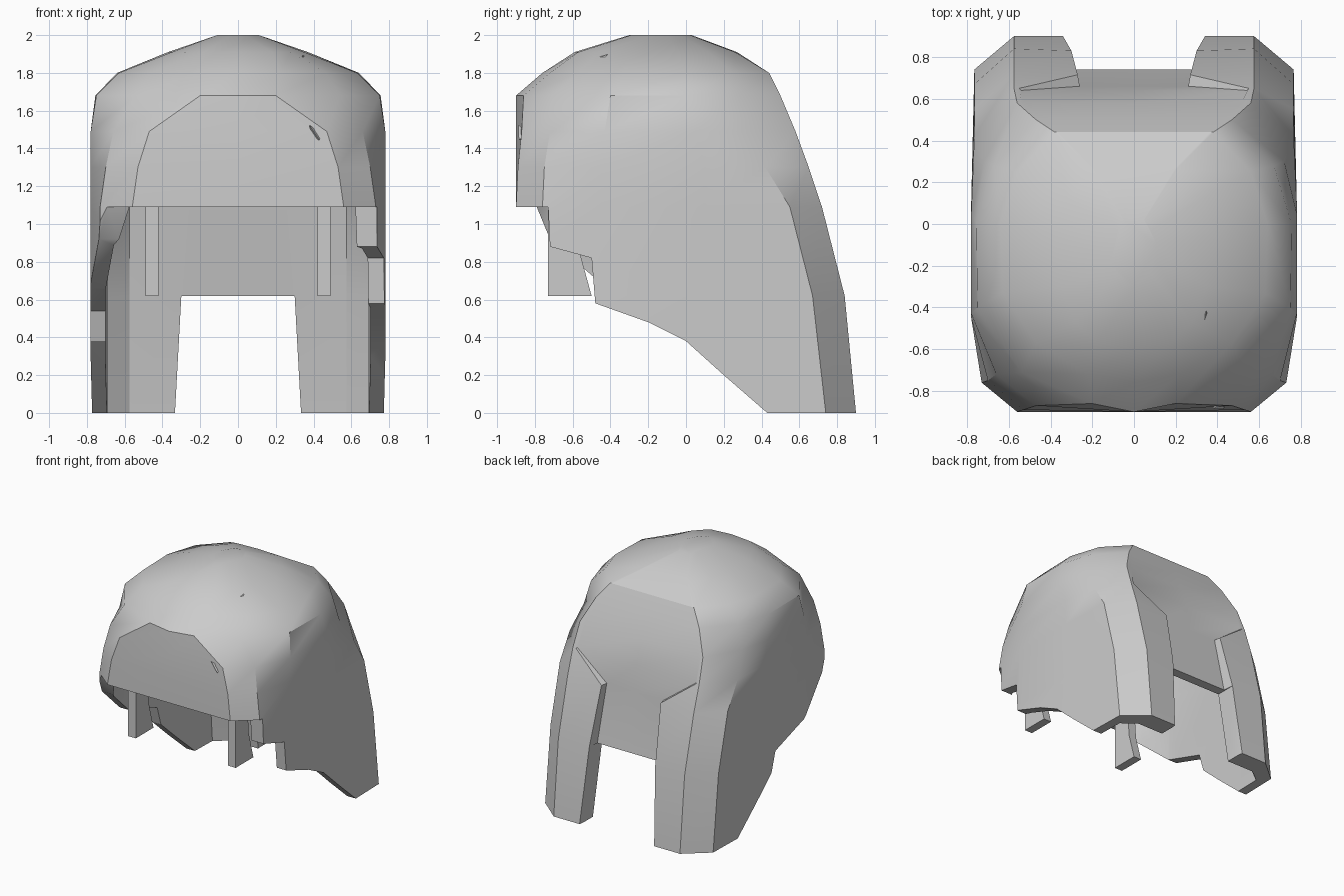
import bpy, bmesh, math
from mathutils import Vector

old = bpy.data.objects.get("Cube")
if old:
    bpy.data.objects.remove(old, do_unlink=True)

gray = bpy.data.materials.new("hair gray")
gray.use_nodes = True
GRAY = (0.6, 0.6, 0.6, 1)
gray.diffuse_color = GRAY
gray.node_tree.nodes["Principled BSDF"].inputs["Base Color"].default_value = GRAY


def make_object(name, bm):
    bmesh.ops.recalc_face_normals(bm, faces=bm.faces[:])
    mesh = bpy.data.meshes.new(name)
    bm.to_mesh(mesh)
    bm.free()
    mesh.materials.append(gray)
    obj = bpy.data.objects.new(name, mesh)
    bpy.context.collection.objects.link(obj)
    return obj


def loft(name, rings):
    """Closed solid through rings of 3D points with equal counts."""
    bm = bmesh.new()
    rows = [[bm.verts.new(p) for p in ring] for ring in rings]
    count = len(rows[0])
    for a, b in zip(rows, rows[1:]):
        for i in range(count):
            j = (i + 1) % count
            bm.faces.new((a[i], a[j], b[j], b[i]))
    bm.faces.new(rows[0])
    bm.faces.new(rows[-1])
    return make_object(name, bm)


def mirrored(half, z):
    """Full ring from a half section that starts and ends on the middle plane."""
    full = half + [(-x, y) for x, y in reversed(half[1:-1])]
    return [(x, y, z) for x, y in full]


def cut(target, cutter):
    mod = target.modifiers.new("cut", "BOOLEAN")
    mod.operation = "DIFFERENCE"
    mod.solver = "EXACT"
    mod.object = cutter
    bpy.context.view_layer.objects.active = target
    bpy.ops.object.modifier_apply(modifier=mod.name)
    bpy.data.objects.remove(cutter, do_unlink=True)


# Half sections, ordered from front middle round to back middle
FRONT = [(0, -.9), (.56, -.9), (.73, -.76), (.78, -.45), (.78, .1)]
FRONT_HIGH = [(0, -.9), (.53, -.89), (.7, -.75), (.78, -.45), (.78, .1)]
sections = []
# height, front part, wall end y, ridge y, lock x, lock y, back panel y
for z, front, wall, ridge, lock_x, lock_y, panel in [
        (0, FRONT, .74, .9, .34, .9, .84),
        (.62, FRONT, .67, .84, .3, .83, .74),
        (1.09, FRONT, .55, .72, .27, .715, .66),
        (1.3, FRONT_HIGH, .42, .65, .55, .65, .64)]:
    sections.append((z, front + [(.765, wall), (.575, ridge), (lock_x, lock_y),
                                 (lock_x - .01, panel), (0, panel)]))
# Crown sections: the lock blends into the back here
for z, pts in [
        (1.49, [(0, -.9), (.47, -.87), (.66, -.72), (.78, -.43), (.78, .05),
                (.72, .3), (.56, .58), (0, .58)]),
        (1.68, [(0, -.9), (.2, -.86), (.54, -.71), (.75, -.4), (.755, 0),
                (.67, .28), (.47, .5), (0, .5)]),
        (1.8, [(0, -.76), (.22, -.72), (.47, -.57), (.63, -.33), (.64, 0),
               (.56, .25), (.38, .44), (0, .44)]),
        (1.91, [(0, -.59), (.18, -.57), (.28, -.47), (.35, -.3), (.37, -.05),
                (.32, .12), (.2, .26), (0, .27)]),
        (2, [(0, -.3), (.04, -.29), (.08, -.24), (.11, -.18), (.11, -.1),
             (.08, -.03), (.05, .02), (0, .03)])]:
    ridge, back = pts[-2], pts[-1]
    blend = [tuple(Vector(ridge).lerp(Vector(back), t)) for t in (.04, .08)]
    sections.append((z, pts[:-1] + blend + [back]))


def inner(z, half):
    """Hollow section, a wall thickness inside the outer one."""
    limit = half[-1][1] - .08
    pts = [(x if x < .6 else x * .9, min(y * .9, limit)) for x, y in half]
    if z == 0:
        z = -.2
    elif z > 1.2:
        z -= .08
    return mirrored(pts, z)


# Hair shell with its two long back locks
hair = loft("hair_shell", [mirrored(h, z) for z, h in sections])
cut(hair, loft("hollow_cutter", [inner(z, h) for z, h in sections]))

# Ragged lower edge on each side, as y and z from front to back
EDGES = {
    1: [(-.73, 1.09), (-.72, .88), (-.5, .82), (-.48, .58), (-.2, .48),
        (0, .38), (.2, .2), (.43, 0)],
    -1: [(-.79, 1.09), (-.72, .92), (-.42, .66), (-.05, .54), (0, .38),
         (.2, .2), (.43, 0)],
}
for side, edge in EDGES.items():
    outline = [(-1.3, -.5), (-1.3, 1.09)] + edge + [(.43, -.5)]
    cut(hair, loft("edge_cutter", [[(x, y, z) for y, z in outline]
                                   for x in (0, side * 1.5)]))

# Open gap between the locks, under the back panel
gap = [(-.35, -.3), (.35, -.3), (.3, .62), (-.3, .62)]
cut(hair, loft("gap_cutter", [[(x, y, z) for x, z in gap] for y in (.2, 1.4)]))

# Sideburn strips hanging behind the fringe
parts = [hair]
for side, name in ((1, "left"), (-1, "right")):
    strip = [(-.73, .62), (-.5, .62), (-.56, .84), (-.6, 1.4), (-.73, 1.4)]
    parts.append(loft(name + "_sideburn", [[(side * x, y, z) for y, z in strip]
                                           for x in (.42, .49)]))

# Small stray tufts on the surface
for name, spot, lean in (("crown_tuft", (.34, -.45, 1.87), (.1, .5, .4)),
                         ("fringe_tuft", (.4, -.87, 1.49), (-.4, -.3, .6))):
    bm = bmesh.new()
    bmesh.ops.create_cone(bm, cap_ends=True, segments=3, radius1=.035,
                          radius2=0, depth=.09)
    tuft = make_object(name, bm)
    tuft.location = spot
    tuft.rotation_euler = Vector(lean).to_track_quat("Z", "Y").to_euler()
    parts.append(tuft)

# Smooth shading with sharp creases
for part in parts:
    part.select_set(True)
bpy.context.view_layer.objects.active = hair
bpy.ops.object.shade_smooth_by_angle(angle=math.radians(30))
